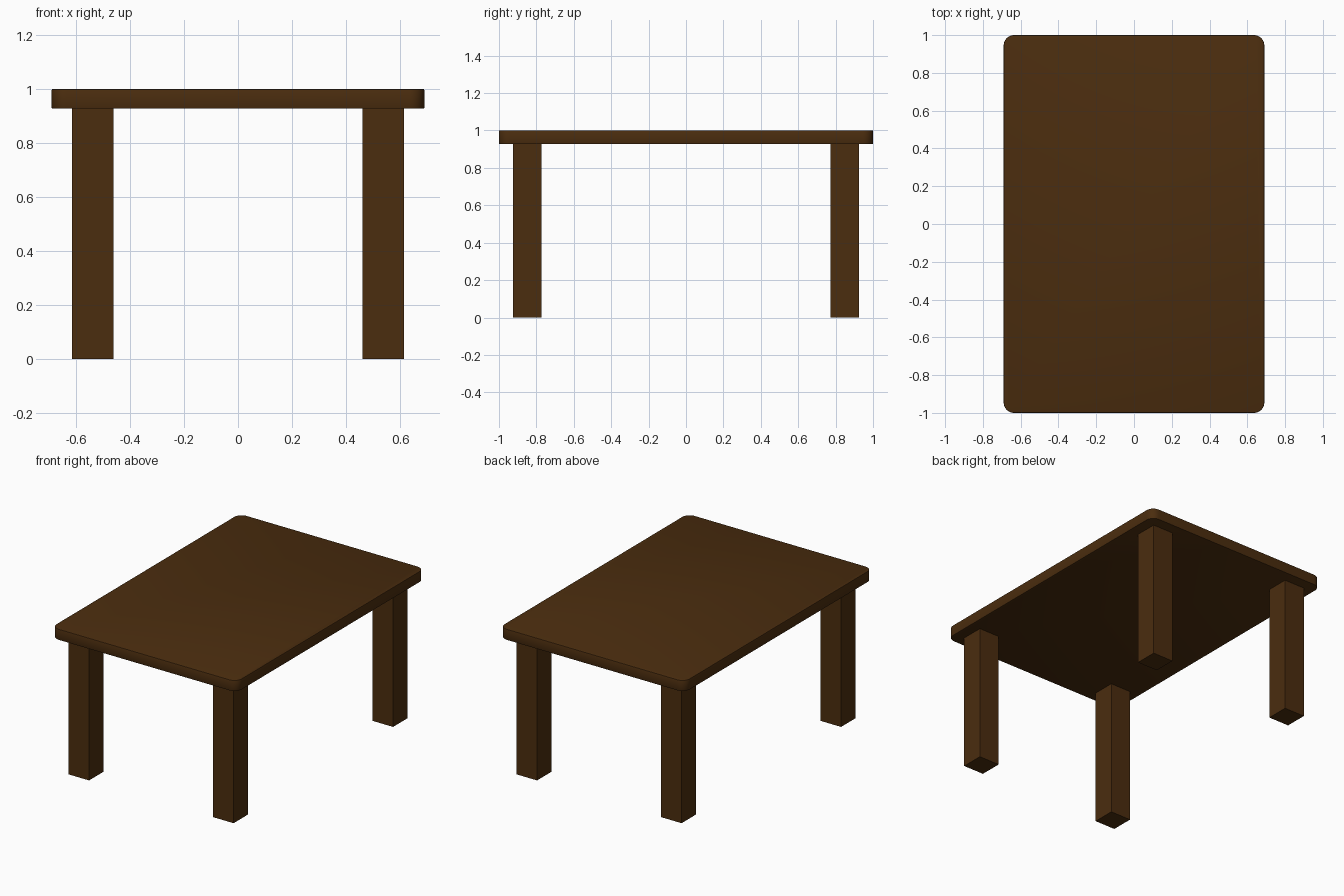
import bpy, bmesh, math

if "Cube" in bpy.data.objects:
    bpy.data.objects.remove(bpy.data.objects["Cube"])

wood = bpy.data.materials.new("dark brown wood")
wood.diffuse_color = (0.07, 0.026, 0.0045, 1)
wood.use_nodes = True
wood.node_tree.nodes["Principled BSDF"].inputs["Base Color"].default_value = wood.diffuse_color


def box(name, lo, hi, corner=0.0, edge=0.0):
    """Box between two corners, with optional rounded upright corners and softened rims."""
    bm = bmesh.new()
    bmesh.ops.create_cube(bm, size=1)
    for v in bm.verts:
        v.co = [(a + b) / 2 + c * (b - a) for a, b, c in zip(lo, hi, v.co)]
    if corner:
        upright = [e for e in bm.edges
                   if abs(e.verts[0].co.z - e.verts[1].co.z) > 1e-4]
        bmesh.ops.bevel(bm, geom=upright, offset=corner, segments=8,
                        profile=0.5, affect='EDGES')
    if edge:
        rims = [e for e in bm.edges
                if abs(e.verts[0].co.z - e.verts[1].co.z) < 1e-4]
        bmesh.ops.bevel(bm, geom=rims, offset=edge, segments=2,
                        profile=0.5, affect='EDGES')
    bmesh.ops.recalc_face_normals(bm, faces=bm.faces)
    me = bpy.data.meshes.new(name)
    bm.to_mesh(me)
    bm.free()
    me.materials.append(wood)
    ob = bpy.data.objects.new(name, me)
    bpy.context.collection.objects.link(ob)
    return ob


# Table top with rounded corners
top = box("table_top", (-0.69, -1, 0.927), (0.69, 1, 1), corner=0.055, edge=0.004)
bpy.context.view_layer.objects.active = top
top.select_set(True)
bpy.ops.object.shade_smooth_by_angle(angle=math.radians(30))

# Four square legs
for side, sx in (("left", -1), ("right", 1)):
    for end, sy in (("front", -1), ("back", 1)):
        cx, cy, h = sx * 0.538, sy * 0.848, 0.0765
        box(f"{end}_{side}_leg", (cx - h, cy - h, 0), (cx + h, cy + h, 0.927))
